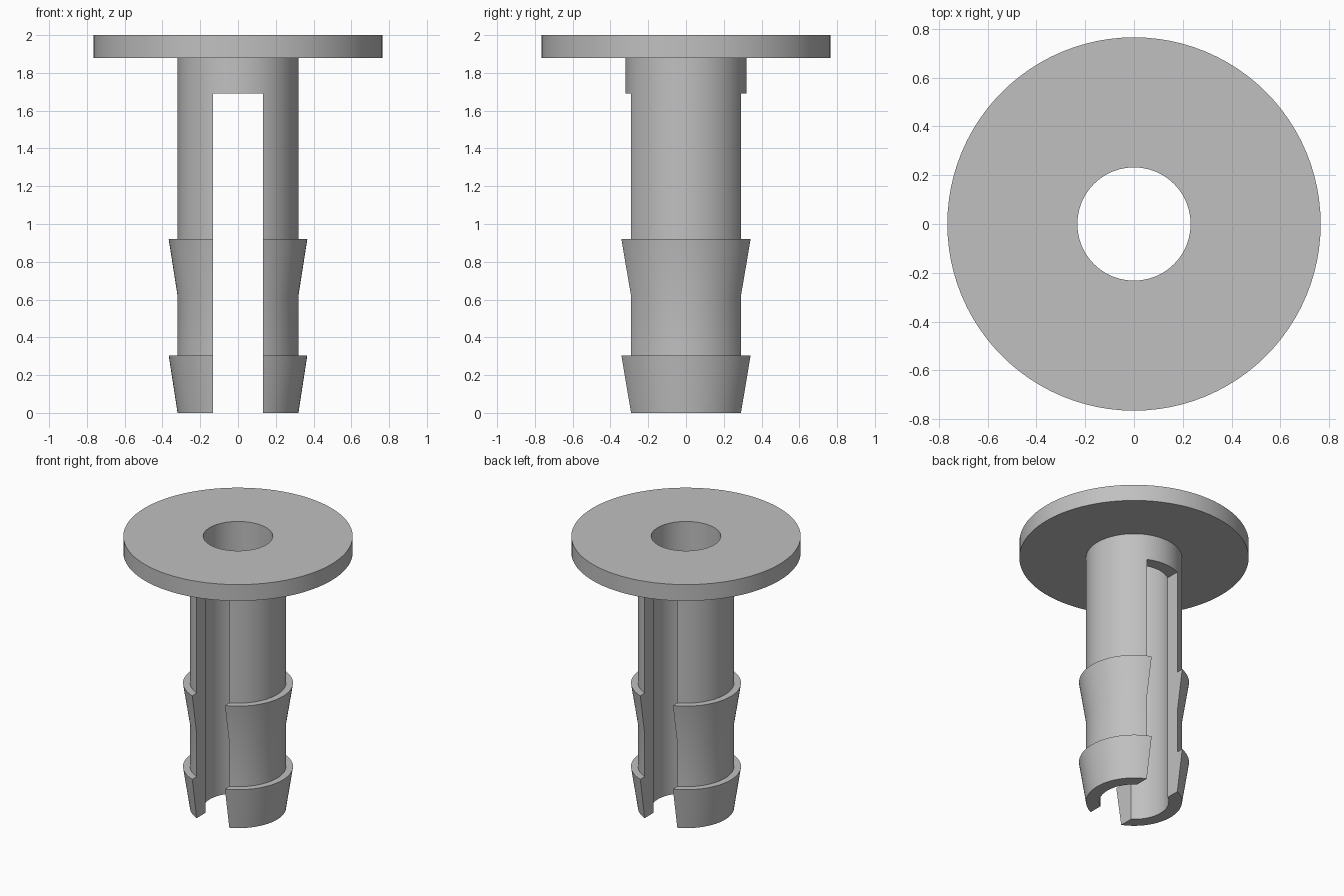
import bpy, bmesh, math

cube = bpy.data.objects.get("Cube")
if cube:
    bpy.data.objects.remove(cube, do_unlink=True)

SEGMENTS = 96
BORE, SHANK, BARB, FLANGE = 0.232, 0.32, 0.367, 0.765
SLOT_WIDTH, SLOT_TOP = 0.266, 1.69

# Single grey plastic
grey = bpy.data.materials.new("grey plastic")
grey.use_nodes = True
colour = (0.53, 0.53, 0.53, 1)
grey.diffuse_color = colour
grey.node_tree.nodes["Principled BSDF"].inputs["Base Color"].default_value = colour


def lathe(name, profile):
    """Revolve a closed (radius, height) profile around z."""
    bm = bmesh.new()
    rings = []
    for i in range(SEGMENTS):
        a = math.tau * i / SEGMENTS
        rings.append([bm.verts.new((r * math.cos(a), r * math.sin(a), z)) for r, z in profile])
    n = len(profile)
    for i, ring in enumerate(rings):
        nxt = rings[(i + 1) % SEGMENTS]
        for j in range(n):
            k = (j + 1) % n
            bm.faces.new((ring[j], nxt[j], nxt[k], ring[k]))
    bmesh.ops.recalc_face_normals(bm, faces=bm.faces)
    mesh = bpy.data.meshes.new(name)
    bm.to_mesh(mesh)
    bm.free()
    obj = bpy.data.objects.new(name, mesh)
    bpy.context.collection.objects.link(obj)
    mesh.materials.append(grey)
    return obj


# Flanged sleeve with two tapered barbs
sleeve = lathe("flanged_barbed_sleeve", [
    (BORE, 0), (SHANK, 0), (BARB, 0.305), (SHANK, 0.305),
    (SHANK, 0.62), (BARB, 0.92), (SHANK, 0.92),
    (SHANK, 1.88), (FLANGE, 1.88), (FLANGE, 2), (BORE, 2),
])

# Slot through front and back, splitting the shank into two legs
bottom = -0.2
bpy.ops.mesh.primitive_cube_add(size=1, location=(0, 0, (SLOT_TOP + bottom) / 2))
cutter = bpy.context.object
cutter.name = "slot_cutter"
cutter.scale = (SLOT_WIDTH, 2, SLOT_TOP - bottom)
cutter.hide_render = True
cutter.data.materials.append(grey)
bpy.context.view_layer.update()

cut = sleeve.modifiers.new("slot", 'BOOLEAN')
cut.operation = 'DIFFERENCE'
cut.solver = 'EXACT'
cut.object = cutter

bpy.ops.object.select_all(action='DESELECT')
sleeve.select_set(True)
bpy.context.view_layer.objects.active = sleeve
bpy.ops.object.modifier_apply(modifier=cut.name)
bpy.data.objects.remove(cutter, do_unlink=True)

bpy.ops.object.shade_smooth_by_angle(angle=math.radians(30))
